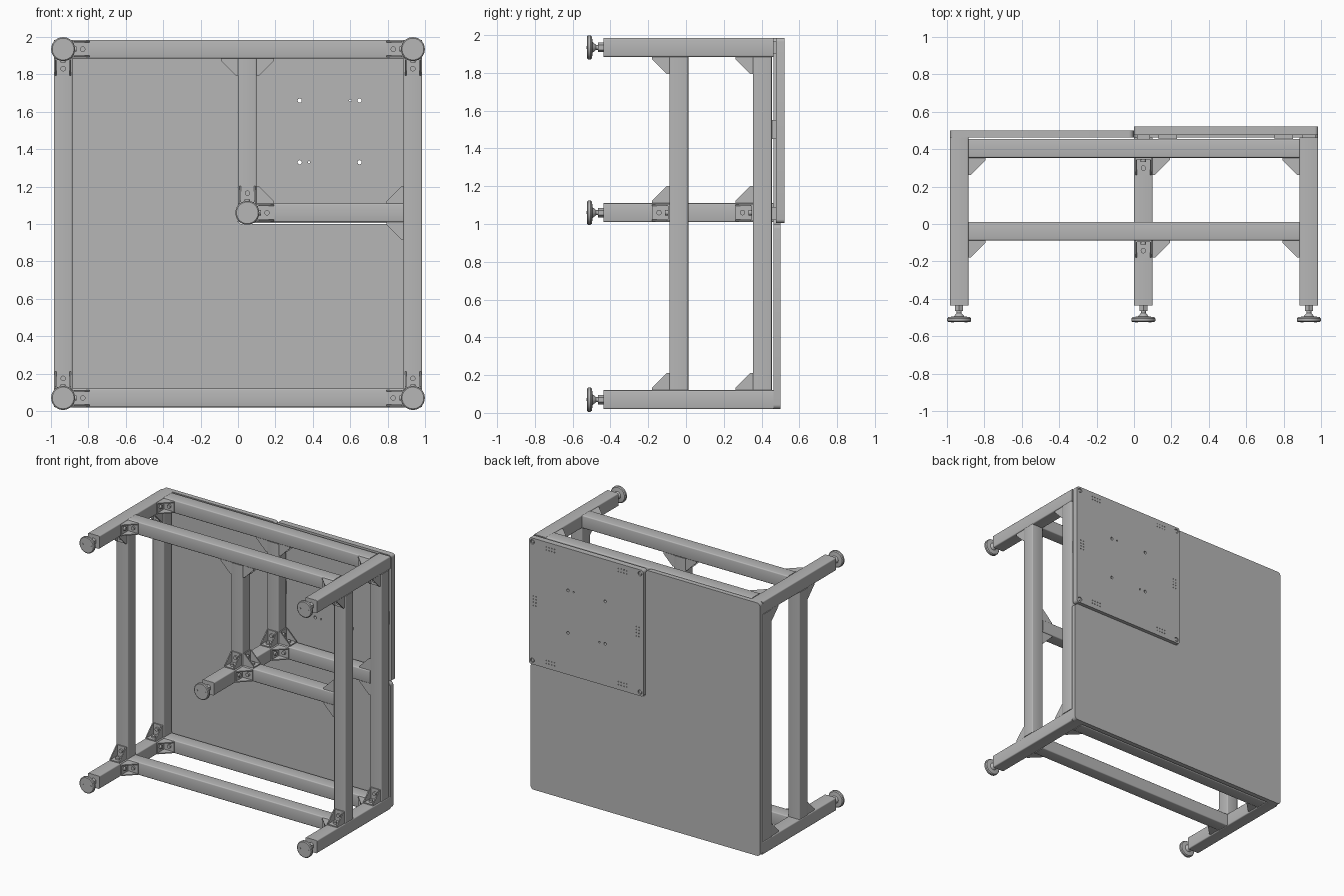
import bpy, bmesh, math
from mathutils import Vector, Matrix

if "Cube" in bpy.data.objects:
    bpy.data.objects.remove(bpy.data.objects["Cube"])

grey = bpy.data.materials.new("aluminium grey")
grey.use_nodes = True
COLOR = (0.47, 0.47, 0.47, 1)
grey.diffuse_color = COLOR
grey.node_tree.nodes["Principled BSDF"].inputs["Base Color"].default_value = COLOR

W = 0.1                      # profile width
LO, HI = 0.07, 1.935         # outer leg centres in z
SIDE = 0.935                 # outer leg centre in x
MX, MZ = 0.05, 1.06          # middle leg centre
LEVELS = (-0.038, 0.404)     # rail centres in y
parts = []


def finish(name, bm):
    bmesh.ops.recalc_face_normals(bm, faces=bm.faces)
    mesh = bpy.data.meshes.new(name)
    bm.to_mesh(mesh)
    bm.free()
    mesh.materials.append(grey)
    obj = bpy.data.objects.new(name, mesh)
    bpy.context.collection.objects.link(obj)
    parts.append(obj)
    return obj


def add_box(bm, lo, hi):
    lo, hi = Vector(lo), Vector(hi)
    m = Matrix.Translation((lo + hi) / 2) @ Matrix.Diagonal((*(hi - lo), 1))
    return bmesh.ops.create_cube(bm, size=1, matrix=m)["verts"]


def add_rod(bm, start, end, radius, sides=20):
    start, end = Vector(start), Vector(end)
    d = end - start
    m = Matrix.Translation((start + end) / 2) @ d.to_track_quat("Z", "Y").to_matrix().to_4x4()
    bmesh.ops.create_cone(bm, cap_ends=True, segments=sides, radius1=radius,
                          radius2=radius, depth=d.length, matrix=m)


def extrude_outline(bm, points, depth):
    face = bm.faces.new([bm.verts.new(p) for p in points])
    new = bmesh.ops.extrude_face_region(bm, geom=[face])["geom"]
    bmesh.ops.translate(bm, vec=depth, verts=[v for v in new if isinstance(v, bmesh.types.BMVert)])


def beam(name, start, end):
    """Square profile with rounded long edges between two points on one axis."""
    start, end = Vector(start), Vector(end)
    axis = max(range(3), key=lambda i: abs(end[i] - start[i]))
    pad = Vector([0 if i == axis else W / 2 for i in range(3)])
    bm = bmesh.new()
    add_box(bm, start - pad, end + pad)
    long_edges = [e for e in bm.edges
                  if abs(e.verts[0].co[axis] - e.verts[1].co[axis]) > W * 1.5]
    bmesh.ops.bevel(bm, geom=long_edges, offset=0.008, segments=3, profile=0.5, affect="EDGES")
    return finish(name, bm)


def bracket(corner, a, b):
    """Gusset with two flanges, two triangular cheeks and bolts in an inner corner."""
    corner, a, b = Vector(corner), Vector(a), Vector(b)
    c = a.cross(b)
    size, t, half, tip = 0.092, 0.008, 0.043, 0.012
    bm = bmesh.new()
    for side in (-half, half - t):
        outline = [(0, 0), (size, 0), (size, tip), (tip, size), (0, size)]
        extrude_outline(bm, [corner + a * u + b * v + c * side for u, v in outline], c * t)
    for p, q in ((a, b), (b, a)):
        strip = [(0, 0), (size, 0), (size, t), (0, t)]
        extrude_outline(bm, [corner + p * u + q * v - c * half for u, v in strip], c * half * 2)
        foot = corner + p * 0.055 + q * t
        add_rod(bm, foot, foot + q * 0.014, 0.014)
    finish("corner_bracket", bm)


def foot(x, z):
    """Levelling foot: lathed pad and stem, hexagonal nut and two pad screws."""
    profile = [(0, -0.524), (0.058, -0.524), (0.064, -0.519), (0.064, -0.505), (0.058, -0.498),
               (0.028, -0.494), (0.02, -0.484), (0.013, -0.476), (0.013, -0.43), (0, -0.43)]
    bm = bmesh.new()
    verts = [bm.verts.new((x + r, y, z)) for r, y in profile]
    edges = [bm.edges.new(pair) for pair in zip(verts, verts[1:])]
    bmesh.ops.spin(bm, geom=verts + edges, cent=(x, 0, z), axis=(0, 1, 0),
                   angle=math.tau, steps=40)
    bmesh.ops.remove_doubles(bm, verts=bm.verts, dist=0.0001)
    add_rod(bm, (x, -0.466, z), (x, -0.437, z), 0.025, 6)
    for dx in (-0.036, 0.036):
        add_rod(bm, (x + dx, -0.527, z), (x + dx, -0.52, z), 0.008, 16)
    finish("levelling_foot", bm)


def plate(name, outline, y0, y1, radius):
    """Panel with rounded corners from an outline in x and z."""
    bm = bmesh.new()
    extrude_outline(bm, [(x, y0, z) for x, z in outline], Vector((0, y1 - y0, 0)))
    corners = [e for e in bm.edges if abs(e.verts[0].co.y - e.verts[1].co.y) > 0.01]
    bmesh.ops.bevel(bm, geom=corners, offset=radius, segments=6, profile=0.5, affect="EDGES")
    return finish(name, bm)


# Legs and feet
for x, z in ((-SIDE, LO), (SIDE, LO), (-SIDE, HI), (SIDE, HI), (MX, MZ)):
    beam("leg", (x, -0.437, z), (x, 0.463, z))
    foot(x, z)

# Rails and brackets at both depths
h = W / 2
X, Y, Z = Vector((1, 0, 0)), Vector((0, 1, 0)), Vector((0, 0, 1))
for y in LEVELS:
    front = y - h
    for z in (LO, HI):
        beam("long_rail", (-SIDE + h, y, z), (SIDE - h, y, z))
        for s in (-1, 1):
            bracket((s * (SIDE - h), front, z), -s * X, -Y)
    for x in (-SIDE, SIDE):
        beam("side_rail", (x, y, LO + h), (x, y, HI - h))
        bracket((x, front, LO + h), Z, -Y)
        bracket((x, front, HI - h), -Z, -Y)
    beam("middle_upright", (MX, y, MZ + h), (MX, y, HI - h))
    beam("middle_crossbar", (MX + h, y, MZ), (SIDE - h, y, MZ))
    bracket((MX, front, MZ + h), Z, -Y)
    bracket((MX + h, front, MZ), X, -Y)
    bracket((MX + h, y, MZ + h), X, Z)
    for s in (-1, 1):
        bracket((MX + s * h, y, HI - h), s * X, -Z)
        bracket((SIDE - h, y, MZ + s * h), -X, s * Z)

# L-shaped main panel
E, BOT, TOP, MID = 0.985, 0.02, 1.985, 1.005
plate("main_panel", [(-E, BOT), (E, BOT), (E, MID - 0.005), (-0.003, MID - 0.005),
                     (-0.003, TOP), (-E, TOP)], 0.463, 0.5, 0.025)

# Raised quarter panel, drilled
panel = plate("mounting_panel", [(0, MID), (E, MID), (E, TOP), (0, TOP)], 0.476, 0.522, 0.02)
cut = bmesh.new()
for x in (0.33, 0.65):
    for z in (1.33, 1.66):
        add_rod(cut, (x, 0.4, z), (x, 0.6, z), 0.011)
for x, z in ((0.6, 1.66), (0.38, 1.33)):
    add_rod(cut, (x, 0.4, z), (x, 0.6, z), 0.006, 12)
screws = [(x, z) for x in (0.03, E - 0.03) for z in (MID + 0.03, TOP - 0.03)]
for x, z in screws:
    add_rod(cut, (x, 0.51, z), (x, 0.6, z), 0.017)

# Spacer pads under the quarter panel, with a grid of small holes above each
pads = [(x, z, True) for x in (0.18, 0.8) for z in (MID + 0.05, TOP - 0.05)]
pads += [(x, 1.5, False) for x in (0.05, E - 0.05)]
for x, z, flat in pads:
    dx, dz = (0.05, 0.035) if flat else (0.035, 0.05)
    bm = bmesh.new()
    add_box(bm, (x - dx, 0.454, z - dz), (x + dx, 0.476, z + dz))
    finish("spacer_pad", bm)
    for i in range(4):
        for j in (-0.5, 0.5):
            u, v = (i - 1.5) * 0.024, j * 0.024
            px, pz = (x + u, z + v) if flat else (x + v, z + u)
            add_rod(cut, (px, 0.51, pz), (px, 0.6, pz), 0.004, 8)
cutter = finish("hole_cutter", cut)
cutter.hide_render = True
mod = panel.modifiers.new("holes", "BOOLEAN")
mod.object, mod.operation, mod.solver = cutter, "DIFFERENCE", "EXACT"
bpy.context.view_layer.objects.active = panel
bpy.ops.object.modifier_apply(modifier=mod.name)
parts.remove(cutter)
bpy.data.objects.remove(cutter)

# Corner screws of the quarter panel
for x, z in screws:
    bm = bmesh.new()
    add_rod(bm, (x, 0.5, z), (x, 0.518, z), 0.012)
    finish("panel_screw", bm)

# Smooth rounded surfaces, keep hard edges
bpy.ops.object.select_all(action="DESELECT")
for obj in parts:
    obj.select_set(True)
bpy.context.view_layer.objects.active = parts[0]
bpy.ops.object.shade_smooth_by_angle(angle=math.radians(35))
